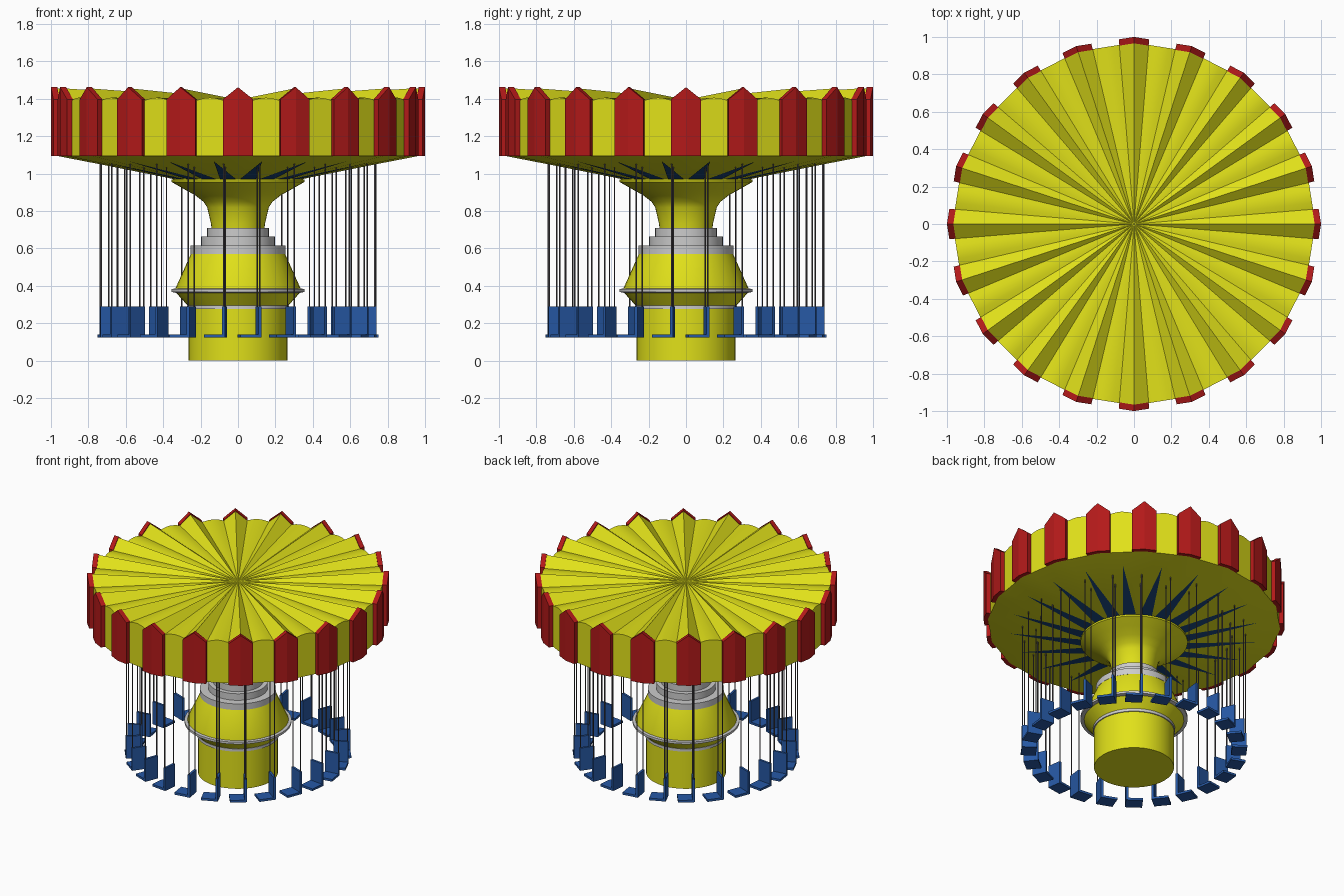
import bpy, bmesh
from math import sin, cos, pi, radians
from mathutils import Vector, Matrix

if "Cube" in bpy.data.objects:
    bpy.data.objects.remove(bpy.data.objects["Cube"])


def material(name, rgb):
    m = bpy.data.materials.new(name)
    m.diffuse_color = (*rgb, 1)
    m.use_nodes = True
    m.node_tree.nodes["Principled BSDF"].inputs["Base Color"].default_value = m.diffuse_color
    return m


YELLOW = material("yellow", (0.75, 0.75, 0.01))
RED = material("red", (0.45, 0.01, 0.01))
BLUE = material("blue", (0.02, 0.10, 0.38))
NAVY = material("navy", (0.01, 0.06, 0.20))
DARK = material("dark_grey", (0.10, 0.09, 0.10))
N = 20            # canopy sides
R = 0.97          # canopy corner radius
STEP = 2 * pi / N


def make(name, bm, mat=None, smooth=None):
    bmesh.ops.recalc_face_normals(bm, faces=bm.faces)
    me = bpy.data.meshes.new(name)
    bm.to_mesh(me)
    bm.free()
    ob = bpy.data.objects.new(name, me)
    bpy.context.collection.objects.link(ob)
    if mat:
        me.materials.append(mat)
    if smooth:
        bpy.ops.object.select_all(action='DESELECT')
        ob.select_set(True)
        bpy.context.view_layer.objects.active = ob
        bpy.ops.object.shade_smooth_by_angle(angle=radians(smooth))
    return ob


def bridge(bm, a, b):
    n = len(a)
    for i in range(n):
        bm.faces.new((a[i], a[(i + 1) % n], b[(i + 1) % n], b[i]))


def lathe(name, profile, mat=None, sides=40):
    bm = bmesh.new()
    rings = [[bm.verts.new((r * cos(2 * pi * i / sides), r * sin(2 * pi * i / sides), z))
              for i in range(sides)] for r, z in profile]
    for a, b in zip(rings, rings[1:]):
        bridge(bm, a, b)
    bm.faces.new(rings[0])
    bm.faces.new(rings[-1])
    return make(name, bm, mat, 30)


def box(bm, size, centre, angle):
    m = Matrix.Rotation(angle, 4, 'Z') @ Matrix.Translation(centre) @ Matrix.Diagonal((*size, 1))
    bmesh.ops.create_cube(bm, size=1, matrix=m)


def polar(r, a, z):
    return Vector((r * cos(a), r * sin(a), z))


def on_side(radius, a):
    # radius of the canopy polygon at angle a
    return radius * cos(STEP / 2) / cos(a % STEP - STEP / 2)


# central column
lathe("base_drum", [(0.265, 0), (0.265, 0.28)], YELLOW)
lathe("drum_trim", [(0.272, 0.275), (0.272, 0.295)])
lathe("body", [(0.265, 0.29), (0.335, 0.367), (0.335, 0.385), (0.25, 0.575)], YELLOW)
lathe("body_ring", [(0.33, 0.362), (0.355, 0.367), (0.355, 0.383), (0.33, 0.386)])
lathe("lower_step", [(0.253, 0.57), (0.253, 0.615)])
lathe("middle_step", [(0.197, 0.61), (0.197, 0.663)])
lathe("upper_step", [(0.165, 0.66), (0.165, 0.71)])
lathe("neck", [(0.14, 0.70), (0.145, 0.735), (0.165, 0.82), (0.185, 0.85), (0.23, 0.885),
               (0.29, 0.918), (0.355, 0.955), (0.355, 0.967), (0.30, 0.985)], YELLOW)

# pleated canopy
bm = bmesh.new()
half = radians(4.7)
tops, bottoms = [], []
for k in range(N):
    for off, z in ((0, 1.455), (half, 1.392), (STEP * 0.38, 1.402),
                   (STEP * 0.5, 1.406), (STEP * 0.62, 1.402), (STEP - half, 1.392)):
        a = k * STEP + off
        tops.append(bm.verts.new(polar(on_side(R, a), a, z)))
        bottoms.append(bm.verts.new(polar(on_side(R, a), a, 1.095)))
bridge(bm, tops, bottoms)
hub = bm.verts.new((0, 0, 1.395))
for i, v in enumerate(tops):
    bm.faces.new((v, tops[(i + 1) % len(tops)], hub))
inner = [bm.verts.new(polar(0.30, k * STEP, 0.965)) for k in range(N)]
for k in range(N):
    edge = [bottoms[(k * 6 + j) % len(bottoms)] for j in range(7)]
    bm.faces.new(edge + [inner[(k + 1) % N], inner[k]])
bm.faces.new(inner)
make("canopy", bm, YELLOW, 25)

# star painted under the canopy
bm = bmesh.new()
for k in range(N):
    a, b = k * STEP, (k + 1) * STEP
    p, q = polar(0.30, a, 0.965), polar(0.30, b, 0.965)
    rim = (polar(R, a, 1.095) + polar(R, b, 1.095)) / 2
    tip = ((p + q) / 2).lerp(rim, 0.8)
    bm.faces.new([bm.verts.new(v - Vector((0, 0, 0.003))) for v in (p, q, tip)])
make("underside_star", bm, NAVY)

# pointed panels folded round the canopy corners
bm = bmesh.new()
for k in range(N):
    rings = []
    for rad in (R - 0.004, 1.0):
        pts = []
        for off, z in ((-half, 1.095), (0, 1.095), (half, 1.095),
                       (half, 1.397), (0, 1.462), (-half, 1.397)):
            a = k * STEP + off
            pts.append(bm.verts.new(polar(on_side(rad, a), a, z)))
        rings.append(pts)
        bm.faces.new((pts[0], pts[1], pts[4], pts[5]))
        bm.faces.new((pts[1], pts[2], pts[3], pts[4]))
    bridge(bm, *rings)
make("rim_panels", bm, RED)

# hanging seats and their cables
seats, cables = bmesh.new(), bmesh.new()
for i in range(24):
    a = radians(-90 + 9 + 15 * i)
    box(seats, (0.10, 0.016, 0.165), (0.695, 0, 0.2075), a)
    box(seats, (0.10, 0.11, 0.016), (0.695, -0.05, 0.133), a)
    for r, top in ((0.65, 1.045), (0.74, 1.06)):
        m = Matrix.Rotation(a, 4, 'Z') @ Matrix.Translation((r, 0, (0.14 + top) / 2))
        bmesh.ops.create_cone(cables, cap_ends=True, segments=6, radius1=0.004,
                              radius2=0.004, depth=top - 0.14, matrix=m)
make("seats", seats, BLUE)
make("cables", cables, DARK)
